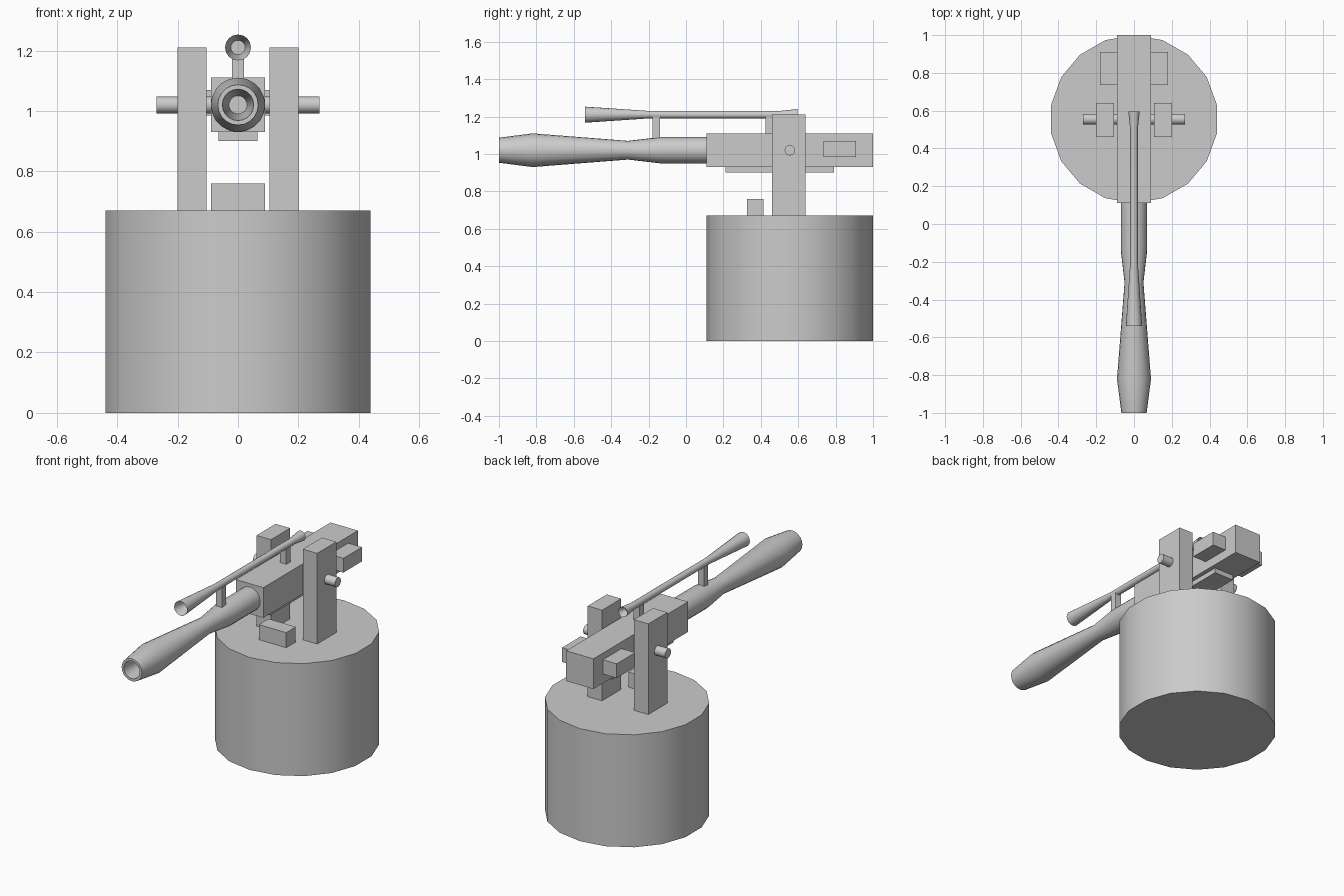
import bpy, math

if "Cube" in bpy.data.objects:
    bpy.data.objects.remove(bpy.data.objects["Cube"])


def box(name, x, y, z):
    """Box from (min, max) ranges."""
    rs = (x, y, z)
    bpy.ops.mesh.primitive_cube_add(size=1, location=[(a + b) / 2 for a, b in rs])
    o = bpy.context.object
    o.name = name
    o.scale = [b - a for a, b in rs]
    bpy.ops.object.transform_apply(location=False, rotation=False)
    return o


def smooth(o, angle):
    bpy.ops.object.select_all(action='DESELECT')
    o.select_set(True)
    bpy.context.view_layer.objects.active = o
    bpy.ops.object.shade_smooth_by_angle(angle=math.radians(angle))


def cylinder(name, n, r, h, loc, rot=(0, 0, 0)):
    bpy.ops.mesh.primitive_cylinder_add(vertices=n, radius=r, depth=h, location=loc, rotation=rot)
    o = bpy.context.object
    o.name = name
    smooth(o, 35)
    return o


def lathe_y(name, profile, z, n):
    """Closed solid spun round a lengthwise axis; profile is (y, radius)."""
    verts, faces = [], []
    for y, r in profile:
        for i in range(n):
            a = 2 * math.pi * i / n
            verts.append((r * math.sin(a), y, z + r * math.cos(a)))
    for k in range(len(profile) - 1):
        for i in range(n):
            j = (i + 1) % n
            faces.append((k * n + i, k * n + j, (k + 1) * n + j, (k + 1) * n + i))
    last = (len(profile) - 1) * n
    faces.append(tuple(reversed(range(n))))
    faces.append(tuple(range(last, last + n)))
    me = bpy.data.meshes.new(name)
    me.from_pydata(verts, [], faces)
    # profiles run front bore -> muzzle -> rear, so faces must point outward
    import bmesh
    bm = bmesh.new()
    bm.from_mesh(me)
    bmesh.ops.recalc_face_normals(bm, faces=bm.faces)
    bm.to_mesh(me)
    bm.free()
    o = bpy.data.objects.new(name, me)
    bpy.context.collection.objects.link(o)
    smooth(o, 35)
    return o


# pedestal drum
cylinder("pedestal", 18, 0.445, 0.67, (0, 0.555, 0.335))

# upright supports on both sides
for side, s in (("left", -1), ("right", 1)):
    box("upright_" + side, sorted((s * 0.105, s * 0.20)), (0.46, 0.64), (0.67, 1.21))

# pivot rod, stop block on the pedestal
cylinder("pivot_rod", 16, 0.028, 0.54, (0, 0.555, 1.02), (0, math.pi / 2, 0))
box("stop_block", (-0.09, 0.09), (0.325, 0.415), (0.67, 0.76))

# breech housing with side lugs and underside plate
box("breech", (-0.09, 0.09), (0.11, 1.0), (0.93, 1.11))
for side, s in (("left", -1), ("right", 1)):
    box("lug_" + side, sorted((s * 0.08, s * 0.18)), (0.735, 0.91), (0.985, 1.07))
box("under_plate", (-0.065, 0.065), (0.21, 0.79), (0.90, 0.94))

# barrel with tapered bore
lathe_y("barrel", [(-0.70, 0.03), (-1.0, 0.052), (-1.0, 0.067), (-0.82, 0.09),
                   (-0.31, 0.05), (-0.14, 0.07), (0.13, 0.07)], 1.02, 20)

# sighting tube with recessed ends, and its two posts
lathe_y("sight_tube", [(-0.46, 0.024), (-0.54, 0.043), (-0.20, 0.02), (0.50, 0.02),
                       (0.595, 0.03), (0.55, 0.016)], 1.21, 16)
box("sight_post_front", (-0.02, 0.02), (-0.18, -0.14), (1.06, 1.20))
box("sight_post_rear", (-0.02, 0.02), (0.425, 0.465), (1.10, 1.20))
